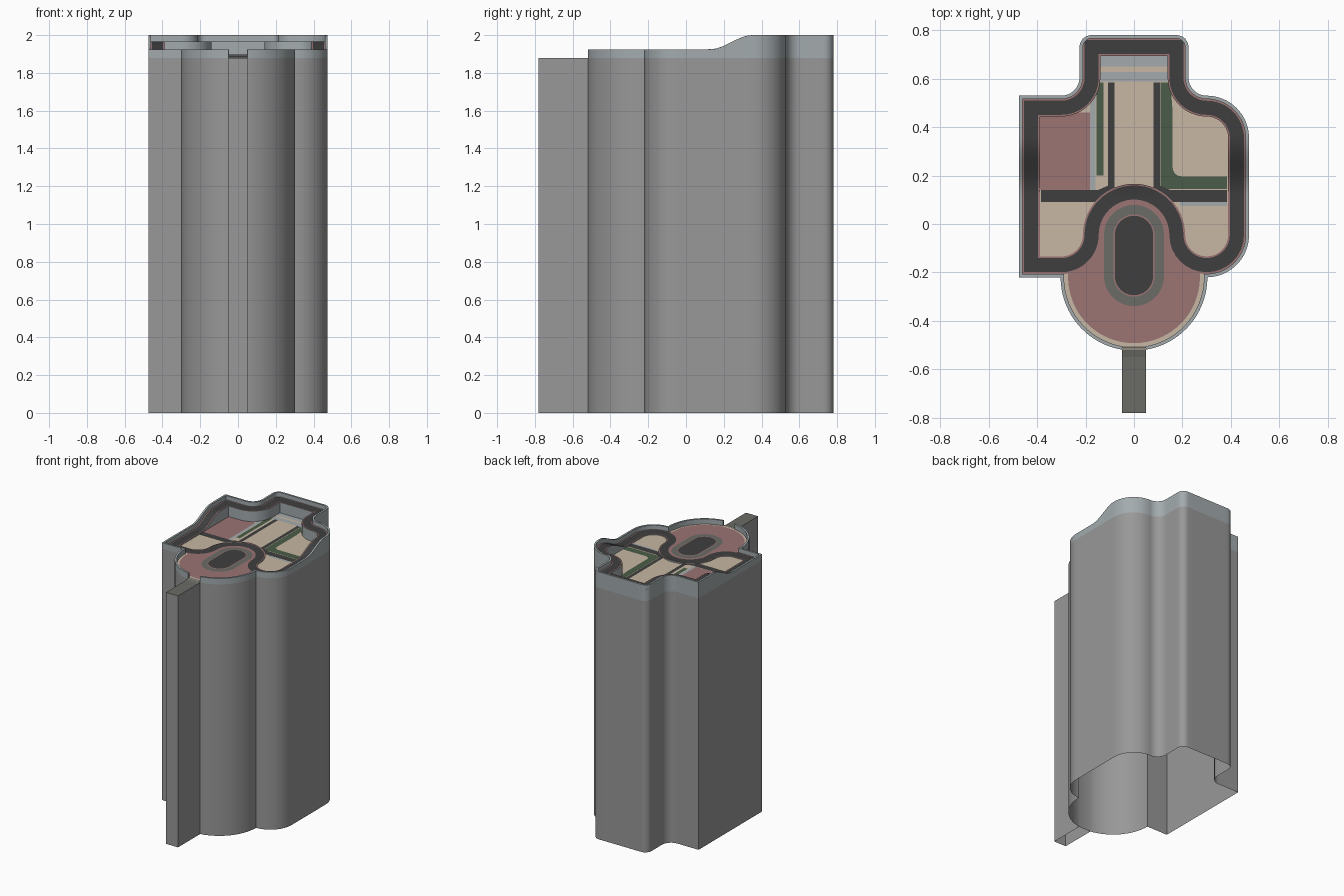
import bpy, bmesh, math
from mathutils import Vector

if "Cube" in bpy.data.objects:
    bpy.data.objects.remove(bpy.data.objects["Cube"])

FLOOR, BASE = 1.887, 1.88


def material(name, hexa):
    m = bpy.data.materials.new(name)
    c = [int(hexa[i:i + 2], 16) / 255 for i in (0, 2, 4)]
    m.diffuse_color = [((v + .055) / 1.055) ** 2.4 for v in c] + [1]
    m.use_nodes = True
    m.node_tree.nodes["Principled BSDF"].inputs["Base Color"].default_value = m.diffuse_color
    return m


BODY = material("body grey", "989898")
RIM = material("pale blue grey", "a3abae")
PINK = material("dusty pink", "9c7474")
SAND = material("sand", "c7b7a3")
DARK = material("charcoal", "3e3e3e")
GREEN = material("dark green", "4a5c48")
STONE = material("stone grey", "6b6b66")


def arc(cx, cy, r, a, b, n=16):
    return [(cx + r * math.cos(math.radians(a + (b - a) * i / n)),
             cy + r * math.sin(math.radians(a + (b - a) * i / n))) for i in range(n + 1)]


def clean(pts, closed=True, step=.03):
    """Drop doubled points and subdivide long segments."""
    p = []
    for q in pts:
        q = Vector(q)
        if not p or (q - p[-1]).length > 1e-4:
            p.append(q)
    if closed and (p[0] - p[-1]).length < 1e-4:
        p.pop()
    out = []
    for i, q in enumerate(p):
        out.append(q)
        if i + 1 < len(p) or closed:
            r = p[(i + 1) % len(p)]
            n = max(1, math.ceil((r - q).length / step))
            out += [q.lerp(r, k / n) for k in range(1, n)]
    return out


def offset(pts, d, closed=True):
    """Mitred offset to the left (inside of a counterclockwise loop)."""
    n, out = len(pts), []
    for i, p in enumerate(pts):
        a = pts[i - 1] if closed or i else p - (pts[1] - p)
        b = pts[(i + 1) % n] if closed or i < n - 1 else p + (p - pts[i - 1])
        u, v = (p - a).normalized(), (b - p).normalized()
        n1, n2 = Vector((-u.y, u.x)), Vector((-v.y, v.x))
        out.append(p + (n1 + n2) * d / (1 + n1.dot(n2)))
    return out


def height(y):
    """Lift of road and rim towards the back."""
    t = min(1, max(0, (y - .13) / .22))
    return .075 * t * t * (3 - 2 * t)


def finish(name, bm, mats, smooth=True):
    me = bpy.data.meshes.new(name)
    bm.to_mesh(me)
    bm.free()
    for m in mats:
        me.materials.append(m)
    o = bpy.data.objects.new(name, me)
    bpy.context.collection.objects.link(o)
    if smooth:
        bpy.context.view_layer.objects.active = o
        o.select_set(True)
        bpy.ops.object.shade_smooth_by_angle(angle=math.radians(30))
        o.select_set(False)
    return o


def strips(name, rails, mats, idx, closed=True, caps=False):
    """Surface between successive rails of 3D points."""
    bm = bmesh.new()
    vs = [[bm.verts.new(p) for p in r] for r in rails]
    n = len(vs[0])
    for k in range(len(vs) - 1):
        for i in range(n if closed else n - 1):
            j = (i + 1) % n
            f = bm.faces.new((vs[k][i], vs[k][j], vs[k + 1][j], vs[k + 1][i]))
            f.material_index = idx[k]
    if caps:
        bm.faces.new([r[0] for r in vs])
        bm.faces.new([r[-1] for r in reversed(vs)])
    return finish(name, bm, mats)


def rail(pts, z, lift=False):
    return [(p.x, p.y, z + (height(p.y) if lift else 0)) for p in pts]


def plate(name, pts, z, mat):
    bm = bmesh.new()
    f = bm.faces.new([bm.verts.new((p[0], p[1], z)) for p in pts])
    f.normal_update()
    if f.normal.z < 0:
        f.normal_flip()
    return finish(name, bm, [mat], False)


def rect(name, x0, x1, y0, y1, z, mat):
    return plate(name, [(x0, y0), (x1, y0), (x1, y1), (x0, y1)], z, mat)


# outer outline, counterclockwise from the entrance gap
outline = clean(
    arc(0, -.22, .303, -80.5, 0, 24) + arc(.3, -.045, .175, -86, 0) + arc(.3, .355, .175, 0, 90)
    + arc(.3, .605, .075, 270, 180) + arc(.175, .73, .05, 0, 90, 8) + arc(-.175, .73, .05, 90, 180, 8)
    + arc(-.3, .605, .075, 0, -90) + [(-.475, .53), (-.475, -.22)]
    + arc(0, -.22, .303, 180, 260.5, 24), closed=False)

# tall open-bottomed wall
strips("tower_wall", [rail(outline, 0), rail(outline, BASE)], [BODY], [0])
# raised rim with a gap at the entrance
inner = offset(outline, .014, False)
strips("rim", [rail(outline, BASE), rail(outline, 1.925, True), rail(inner, 1.925, True), rail(inner, BASE)],
       [RIM], [0, 0, 0], closed=False, caps=True)
# floor
plate("floor", outline, FLOOR, SAND)

# entrance stem: open-bottomed walls and top
stem = [Vector(p) for p in ((-.05, -.519), (-.05, -.78), (.05, -.78), (.05, -.519))]
strips("stem_wall", [rail(stem, 0), rail(stem, BASE)], [BODY], [0], closed=False)
rect("stem_top", -.05, .05, -.78, -.519, BASE, STONE)
lip = [(-.05, -.55, BASE), (.05, -.55, BASE)], [(-.05, -.505, 1.889), (.05, -.505, 1.889)]
strips("stem_ramp", lip, [STONE], [0], closed=False)

# ring road with pink kerbs; it climbs at the back and has a retaining wall inside
road = clean(
    arc(.3, -.045, .125, 180, 360) + arc(.3, .355, .125, 0, 90) + arc(.3, .605, .125, 270, 180)
    + [(.175, .73), (-.175, .73)] + arc(-.3, .605, .125, 0, -90) + [(-.425, .48), (-.425, -.17)]
    + arc(-.3, -.045, .125, -90, 0) + arc(0, -.045, .175, 180, 0, 28))
rails = [rail(offset(road, d), 1.8925, True) for d in (-.037, -.029, .029, .036)]
rails.append(rail(offset(road, .036), FLOOR))
strips("ring_road", rails, [PINK, DARK, RIM], [0, 1, 0, 2])

# pink plaza in the round front lobe
plate("plaza", arc(0, -.045, .175, 0, 180, 28) + arc(-.3, -.045, .125, 0, -75)
      + arc(0, -.22, .272, 165, 375, 48) + arc(.3, -.045, .125, 255, 180), 1.889, PINK)


def stadium(name, r, z, mat):
    plate(name, arc(0, -.045, r, 0, 180, 20) + arc(0, -.215, r, 180, 360, 20), z, mat)


# oval island
stadium("island_ring", .124, 1.8905, STONE)
stadium("island_kerb", .085, 1.8915, PINK)
stadium("island_centre", .079, 1.8925, DARK)

# cross streets and parallel lanes
for s, side in ((-1, "left"), (1, "right")):
    x = sorted((s * .08, s * .107))
    rect("lane_" + side, *x, .14, .585, 1.8900, DARK)
    x = sorted((s * .10, s * .385))
    rect("cross_street_" + side, *x, .09, .14, 1.8904, DARK)
    plate("street_corner_" + side, [(s * .08, .17), (s * .08, .13), (s * .15, .09), (s * .15, .14)], 1.8907, DARK)
rect("street_edge_right", .19, .385, .074, .09, 1.8892, RIM)

# left garden
rect("pink_court", -.392, -.182, .14, .46, 1.8885, PINK)
rect("court_edge", -.182, -.160, .14, .53, 1.8888, RIM)
rect("hedge_left", -.155, -.125, .2, .585, 1.8896, GREEN)
# right garden: L-shaped hedge with a rounded inner corner
plate("hedge_right", [(.11, .145), (.385, .145), (.385, .197)] + arc(.195, .232, .035, 270, 180, 8)
      + [(.16, .46), (.15, .585), (.11, .585)], 1.8896, GREEN)
# paving bands at the back
rect("back_band_near", -.148, .148, .588, .628, 1.8885, RIM)
rect("back_band_far", -.142, .142, .65, .694, 1.8885, RIM)
